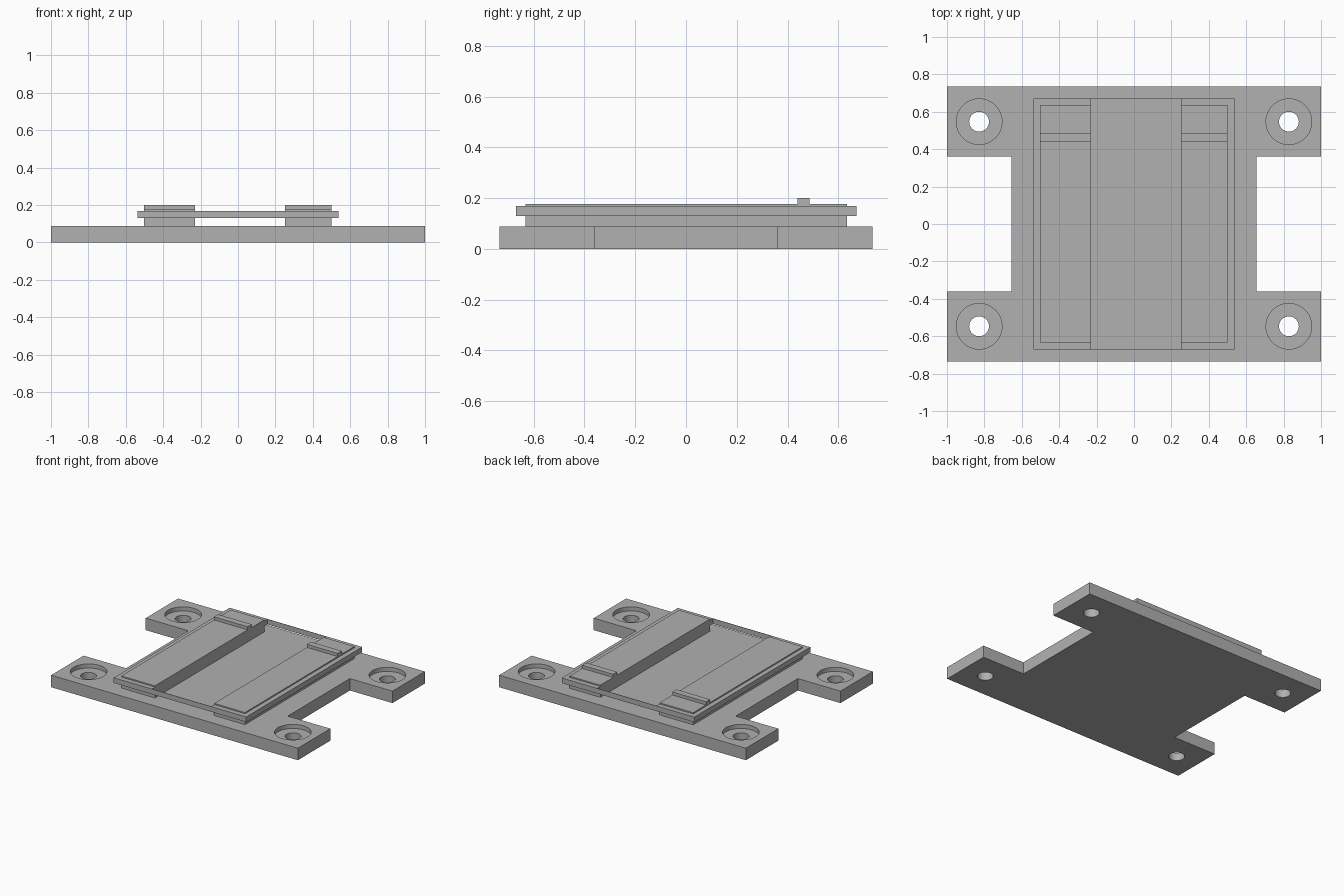
import bpy
import bmesh

cube = bpy.data.objects.get("Cube")
if cube:
    bpy.data.objects.remove(cube, do_unlink=True)

# One flat grey for the whole bracket
grey = bpy.data.materials.new("plain grey")
grey.use_nodes = True
colour = (0.44, 0.44, 0.44, 1)
grey.diffuse_color = colour
grey.node_tree.nodes["Principled BSDF"].inputs["Base Color"].default_value = colour


def prism(name, outline, z0, z1):
    """Extrude a flat outline from z0 up to z1."""
    bm = bmesh.new()
    face = bm.faces.new([bm.verts.new((x, y, z0)) for x, y in outline])
    up = bmesh.ops.extrude_face_region(bm, geom=[face])["geom"]
    for v in up:
        if isinstance(v, bmesh.types.BMVert):
            v.co.z = z1
    bmesh.ops.recalc_face_normals(bm, faces=bm.faces)
    mesh = bpy.data.meshes.new(name)
    bm.to_mesh(mesh)
    bm.free()
    mesh.materials.append(grey)
    obj = bpy.data.objects.new(name, mesh)
    bpy.context.collection.objects.link(obj)
    return obj


def box(name, x0, x1, y0, y1, z0, z1):
    return prism(name, [(x0, y0), (x1, y0), (x1, y1), (x0, y1)], z0, z1)


def drill(target, x, y, radius, z0, z1):
    """Cut a round hole into the target and remove the cutter."""
    bpy.ops.mesh.primitive_cylinder_add(
        vertices=48, radius=radius, depth=z1 - z0, location=(x, y, (z0 + z1) / 2))
    cutter = bpy.context.object
    cutter.hide_render = True
    cutter.data.materials.append(grey)
    mod = target.modifiers.new("hole", "BOOLEAN")
    mod.operation = "DIFFERENCE"
    mod.solver = "EXACT"
    mod.object = cutter
    bpy.context.view_layer.objects.active = target
    bpy.ops.object.modifier_apply(modifier=mod.name)
    bpy.data.objects.remove(cutter, do_unlink=True)


# Base plate: an H outline with a notch in each side
quarter = [(1, 0.735), (1, 0.36), (0.655, 0.36)]
right = quarter + [(x, -y) for x, y in reversed(quarter)]
left = [(-x, y) for x, y in reversed(right)]
PLATE = 0.088
base = prism("base_plate", right + left, 0, PLATE)

# Counterbored screw holes in the four ears
for sx in (-1, 1):
    for sy in (-1, 1):
        drill(base, sx * 0.828, sy * 0.547, 0.122, PLATE - 0.03, PLATE + 0.1)
        drill(base, sx * 0.828, sy * 0.547, 0.053, -0.1, PLATE + 0.1)
bpy.ops.object.select_all(action="DESELECT")
base.select_set(True)
bpy.context.view_layer.objects.active = base
bpy.ops.object.shade_smooth_by_angle()

# Two rails, each with foot, overhanging flange, raised pad and stop ridge
SLOT = (-0.23, 0.25)
LOW, HIGH, TOP = 0.13, 0.168, 0.177
rails = {
    "right": ((-0.503, SLOT[0]), (-0.538, SLOT[0])),
    "left": ((SLOT[1], 0.5), (SLOT[1], 0.536)),
}
for side, (inner, outer) in rails.items():
    box(side + "_rail_foot", *inner, -0.633, 0.635, PLATE, LOW)
    box(side + "_rail_flange", *outer, -0.67, 0.672, LOW, HIGH)
    box(side + "_rail_pad", *inner, -0.633, 0.635, HIGH, TOP)
    box(side + "_stop_ridge", *inner, 0.44, 0.487, TOP, 0.2)

# Thin webs closing both ends of the slot between the flanges
box("front_web", *SLOT, -0.67, -0.667, LOW, HIGH)
box("back_web", *SLOT, 0.669, 0.672, LOW, HIGH)
